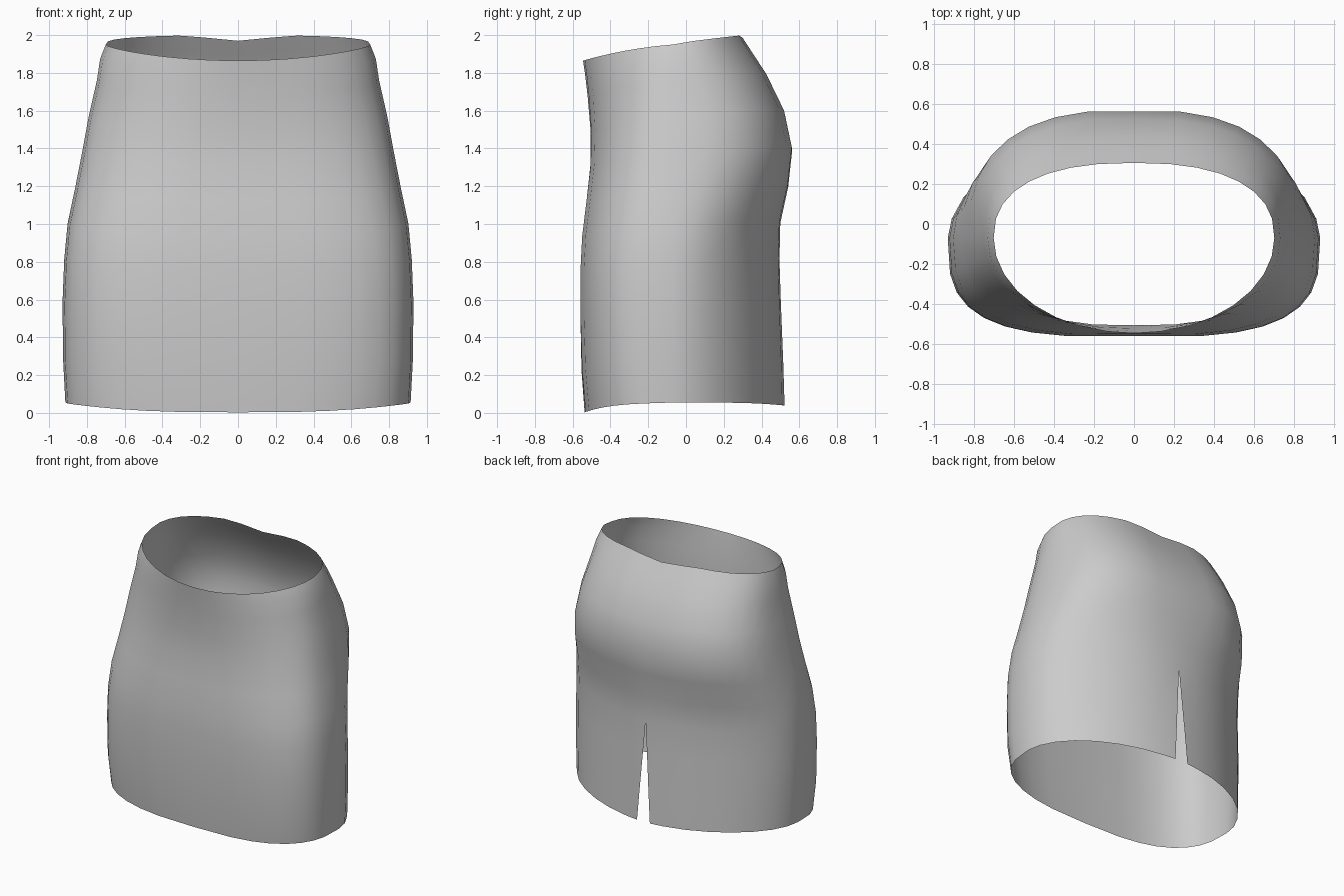
import bpy, bmesh
from math import sin, cos, pi

if "Cube" in bpy.data.objects:
    bpy.data.objects.remove(bpy.data.objects["Cube"], do_unlink=True)

SEGMENTS = 32
MID_Y = -0.07      # depth of the side seams
SLIT_TOP = 0.4     # height fraction where the back slit closes
SLIT_HALF = 0.055

# height fraction, half width, front y, back y, front squareness, back squareness
RINGS = [
    (0.00, 0.914, -0.537, 0.522, 3.0, 1.85),
    (0.12, 0.926, -0.556, 0.518, 3.2, 1.82),
    (0.28, 0.929, -0.565, 0.509, 3.2, 1.82),
    (SLIT_TOP, 0.920, -0.565, 0.503, 3.2, 1.85),
    (0.50, 0.902, -0.556, 0.508, 3.0, 2.0),
    (0.60, 0.862, -0.533, 0.550, 2.8, 2.35),
    (0.70, 0.825, -0.512, 0.570, 2.6, 2.6),
    (0.80, 0.790, -0.509, 0.528, 2.4, 2.6),
    (0.90, 0.747, -0.523, 0.433, 2.2, 2.5),
    (0.96, 0.730, -0.535, 0.356, 2.1, 2.4),
    (1.00, 0.700, -0.545, 0.305, 2.0, 2.4),
]


def signed_power(value, power):
    return abs(value) ** power * (1 if value >= 0 else -1)


def hem_height(v):
    return 0.055 - (0.016 * v**4 if v > 0 else 0.014 * -v + 0.038 * v**4)


def waist_height(v, x):
    if v > 0:
        return 1.95 + 0.05 * v**0.8 - 0.03 * max(0, 1 - abs(x) / 0.3)
    return 1.95 + 0.035 * v - 0.05 * v * v


def ring_point(ring, column):
    """Point on a rounded ring, starting and ending at the back centre."""
    t, width, front, back, n_front, n_back = ring
    angle = pi / 2 + 2 * pi * column / SEGMENTS
    c, s = cos(angle), sin(angle)
    n = n_back if s > 0 else n_front
    x = width * signed_power(c, 2 / n)
    v = signed_power(s, 2 / n)
    # depth, with a shallow crease along the centre line
    crease = 1 - 0.015 * sin(pi * t) * max(0, 1 - abs(x) / 0.25)
    y = MID_Y + v * crease * ((back - MID_Y) if s > 0 else (MID_Y - front))
    low = hem_height(v)
    z = low + t * (waist_height(v, x) - low)
    # open the slit between the first and last columns
    if column in (0, SEGMENTS):
        x = SLIT_HALF * max(0, 1 - t / SLIT_TOP) * (-1 if column == 0 else 1)
    return x, y, z


# skirt: open shell lofted through the rings
bm = bmesh.new()
grid = [[bm.verts.new(ring_point(r, c)) for c in range(SEGMENTS + 1)] for r in RINGS]
for lower, upper in zip(grid, grid[1:]):
    for c in range(SEGMENTS):
        bm.faces.new((lower[c], lower[c + 1], upper[c + 1], upper[c]))
bmesh.ops.remove_doubles(bm, verts=bm.verts[:], dist=0.0005)
for face in bm.faces:
    face.smooth = True
mesh = bpy.data.meshes.new("skirt")
bm.to_mesh(mesh)
bm.free()

# plain grey cloth
cloth = bpy.data.materials.new("light_grey_cloth")
cloth.use_nodes = True
colour = (0.6, 0.6, 0.6, 1)
cloth.diffuse_color = colour
cloth.node_tree.nodes["Principled BSDF"].inputs["Base Color"].default_value = colour
mesh.materials.append(cloth)

skirt = bpy.data.objects.new("skirt", mesh)
bpy.context.collection.objects.link(skirt)
